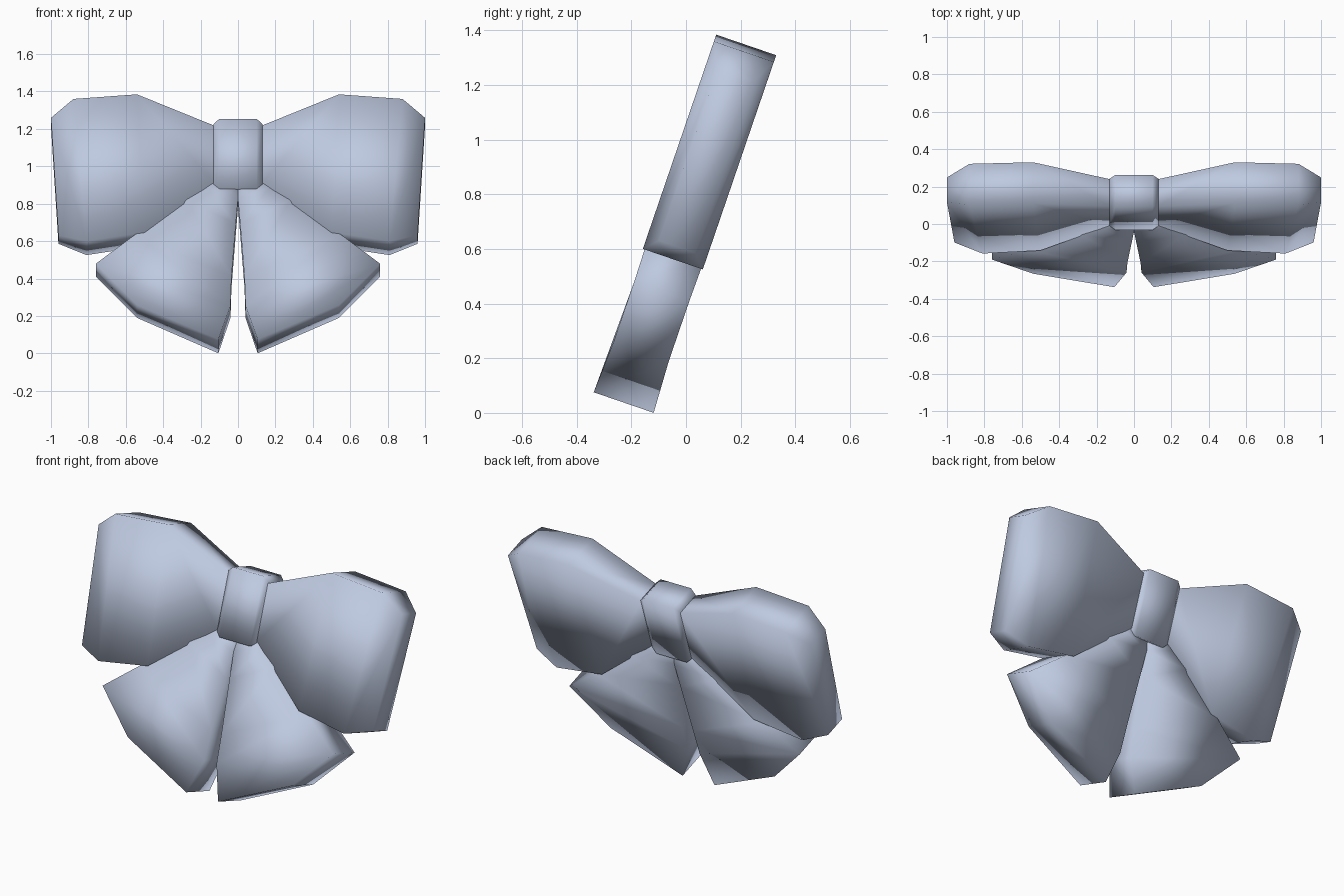
import bpy
import bmesh

if "Cube" in bpy.data.objects:
    bpy.data.objects.remove(bpy.data.objects["Cube"])

# One fabric colour
fabric = bpy.data.materials.new("pale_blue_fabric")
fabric.diffuse_color = (0.52, 0.59, 0.75, 1.0)
fabric.use_nodes = True
fabric.node_tree.nodes["Principled BSDF"].inputs["Base Color"].default_value = fabric.diffuse_color


def tilt(x, v, n):
    """Bow plane (x across, v up the bow, n through its thickness) to world."""
    return (x, -0.241 + 0.324 * v + 0.946 * n, 0.946 * v - 0.324 * n)


def ribbon(name, sections, side=1):
    """Skin box sections; each is two edge points (x, v, half thickness)."""
    bm = bmesh.new()
    rings = []
    for (xa, va, ha), (xb, vb, hb) in sections:
        corners = [(xa, va, -ha), (xa, va, ha), (xb, vb, hb), (xb, vb, -hb)]
        rings.append([bm.verts.new(tilt(side * x, v, n)) for x, v, n in corners])
    for r, s in zip(rings, rings[1:]):
        for i in range(4):
            j = (i + 1) % 4
            bm.faces.new((r[i], r[j], s[j], s[i]))
    bm.faces.new(rings[0])
    bm.faces.new(rings[-1])
    bmesh.ops.recalc_face_normals(bm, faces=bm.faces)
    for f in bm.faces:
        f.smooth = True
    mesh = bpy.data.meshes.new(name)
    bm.to_mesh(mesh)
    bm.free()
    mesh.materials.append(fabric)
    obj = bpy.data.objects.new(name, mesh)
    bpy.context.collection.objects.link(obj)
    return obj


# Loop: puffed out from the pinched waist, rounded at the outer end
loop = [
    ((0.08, 1.24, 0.072), (0.08, 0.96, 0.072)),
    ((0.13, 1.262, 0.076), (0.13, 0.94, 0.076)),
    ((0.54, 1.424, 0.116), (0.50, 0.645, 0.116)),
    ((0.88, 1.398, 0.116), (0.81, 0.595, 0.116)),
    ((1.00, 1.307, 0.070), (0.96, 0.643, 0.070)),
]

# Tail: widens downward from the knot and ends in a slanted cut
tail = [
    ((0.0, 0.93, 0.06), (0.10, 0.98, 0.06)),
    ((0.0, 0.85, 0.08), (0.17, 0.91, 0.08)),
    ((0.012, 0.70, 0.088), (0.28, 0.836, 0.092)),
    ((0.035, 0.40, 0.10), (0.55, 0.634, 0.11)),
    ((0.04, 0.235, 0.10), (0.76, 0.47, 0.107)),
    ((0.105, 0.04, 0.116), (0.54, 0.237, 0.107)),
]

for label, side in (("right", 1), ("left", -1)):
    ribbon(label + "_loop", loop, side)
    ribbon(label + "_tail", tail, side)

# Knot: chamfered band wrapped around the waist
knot = [((x, top, h), (x, low, h)) for x, top, low, h in (
    (-0.13, 1.27, 0.93, 0.076),
    (-0.10, 1.295, 0.904, 0.088),
    (0.10, 1.295, 0.904, 0.088),
    (0.13, 1.27, 0.93, 0.076),
)]
ribbon("knot", knot)
